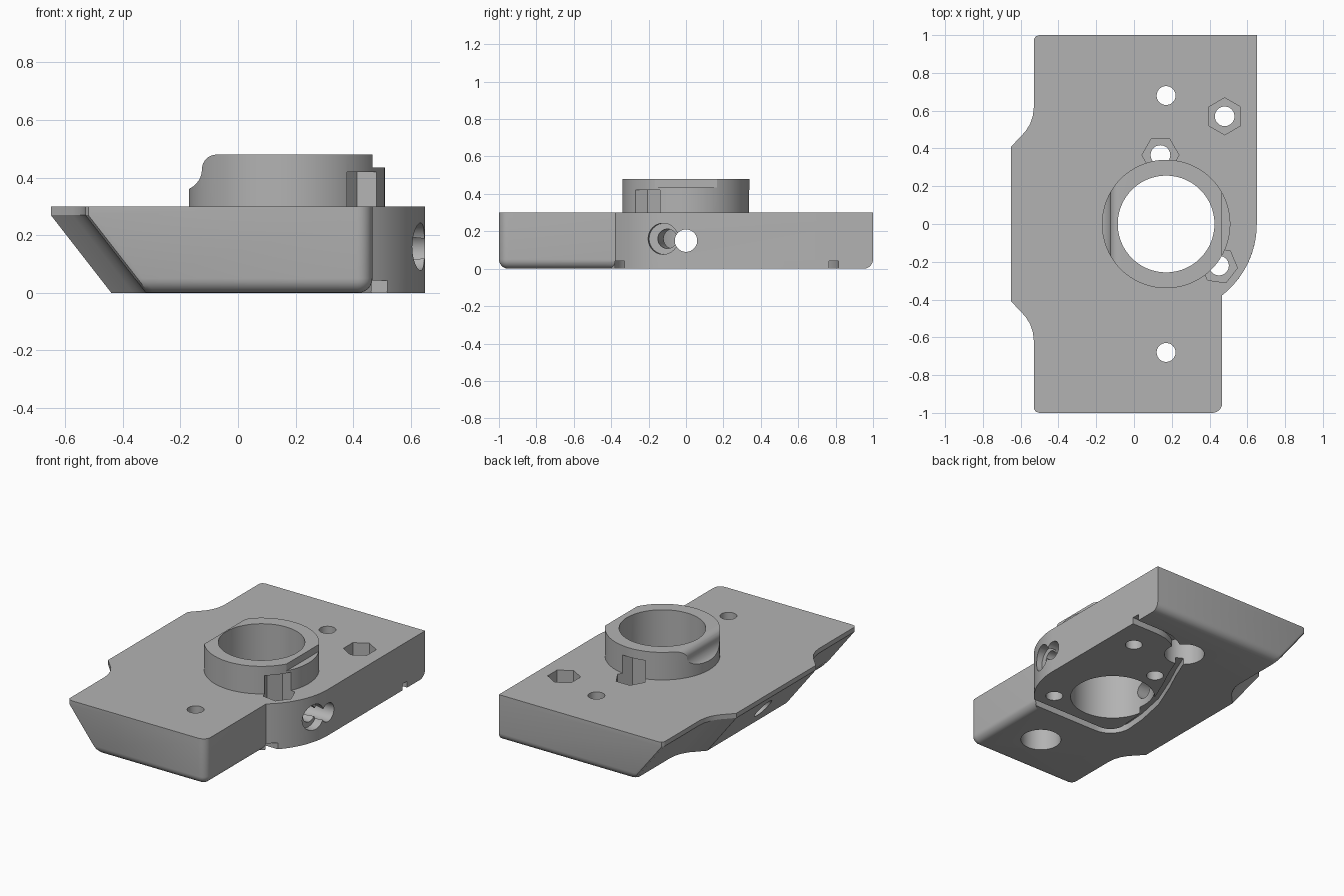
import bpy, bmesh
from math import sin, cos, pi, radians, sqrt, atan2
from mathutils import Vector, Matrix

if "Cube" in bpy.data.objects:
    bpy.data.objects.remove(bpy.data.objects["Cube"])

grey = bpy.data.materials.new("plain grey")
grey.use_nodes = True
grey.diffuse_color = (0.45, 0.45, 0.45, 1)
grey.node_tree.nodes["Principled BSDF"].inputs["Base Color"].default_value = (0.45, 0.45, 0.45, 1)

CX = 0.17          # axis of the bore
ARC_R = 0.48       # bulge on the left side
FILLET = 0.05


def loft(name, rings):
    """Closed solid through a stack of equal-length rings."""
    bm = bmesh.new()
    rows = [[bm.verts.new(p) for p in ring] for ring in rings]
    n = len(rows[0])
    for a, b in zip(rows, rows[1:]):
        for i in range(n):
            j = (i + 1) % n
            bm.faces.new((a[i], a[j], b[j], b[i]))
    bm.faces.new(rows[0][::-1])
    bm.faces.new(rows[-1])
    bmesh.ops.recalc_face_normals(bm, faces=bm.faces)
    mesh = bpy.data.meshes.new(name)
    bm.to_mesh(mesh)
    bm.free()
    ob = bpy.data.objects.new(name, mesh)
    bpy.context.collection.objects.link(ob)
    return ob


def prism(name, pts, z0, z1):
    return loft(name, [[(x, y, z) for x, y in pts] for z in (z0, z1)])


def arc(cx, cy, r, a0, a1, n):
    return [(cx + r * cos(radians(a0 + (a1 - a0) * i / n)),
             cy + r * sin(radians(a0 + (a1 - a0) * i / n))) for i in range(n + 1)]


def disc(x, y, r, z0, z1, n=48, turn=0):
    return prism("cutter", arc(x, y, r, turn, turn + 360, n)[:-1], z0, z1)


def rod(start, end, r0, r1, n=40):
    """Round tool between two points, optionally tapered."""
    a, b = Vector(start), Vector(end)
    turn = (b - a).to_track_quat("Z", "Y").to_matrix()
    return loft("cutter", [[p + turn @ Vector((x, y, 0)) for x, y in arc(0, 0, r, 0, 360, n)[:-1]]
                           for p, r in ((a, r0), (b, r1))])


def ribbon(path, width, z0, z1):
    """Groove tool of constant width along a path."""
    left, right = [], []
    for i, p in enumerate(path):
        d = Vector(path[min(i + 1, len(path) - 1)]) - Vector(path[max(i - 1, 0)])
        side = Vector((-d.y, d.x)).normalized() * width / 2
        left.append(tuple(Vector(p) + side))
        right.append(tuple(Vector(p) - side))
    return prism("cutter", left + right[::-1], z0, z1)


def boolean(target, tool, operation="DIFFERENCE"):
    tool.hide_render = True
    mod = target.modifiers.new("cut", "BOOLEAN")
    mod.operation, mod.object, mod.solver = operation, tool, "EXACT"
    bpy.context.view_layer.update()
    deps = bpy.context.evaluated_depsgraph_get()
    mesh = bpy.data.meshes.new_from_object(target.evaluated_get(deps))
    target.modifiers.clear()
    target.data = mesh
    bpy.data.objects.remove(tool)


def outline(z):
    """Plate outline at height z: rounded lower edges, undercut right flank."""
    k = max(FILLET - z, 0)
    d = FILLET - sqrt(FILLET ** 2 - k ** 2)
    lean = 0.21 * max(0.27 - z, 0) / 0.27
    r = FILLET - d + 0.002
    edge, end = 0.467 - d, 1 - d
    pts = arc(edge - r, -end + r, r, -90, 0, 6)
    start = -atan2(sqrt(ARC_R ** 2 - (edge - CX) ** 2), edge - CX)
    pts += arc(CX, 0, ARC_R, start * 180 / pi, 0, 20)
    pts.append((0.65, end))
    # one half of the stepped flank, then its mirror image
    half = [(-0.50, end), (-0.52, end - 0.006), (-0.53, end - 0.022),
            (-0.53, 0.62), (-0.535, 0.575), (-0.55, 0.53), (-0.575, 0.49), (-0.65, 0.41)]
    half = [(x + lean, y) for x, y in half]
    pts += half + [(x, -y) for x, y in half[::-1]]
    return [(x, y, z) for x, y in pts]


# Base plate
levels = [FILLET * (1 - cos(i * pi / 12)) for i in range(7)] + [0.27, 0.30]
body = loft("mounting_block", [outline(z) for z in levels])

# Raised collar with a flat step on one side and a scoop on the other
collar = disc(CX, 0, 0.34, 0.25, 0.48, 96)
step = prism("cutter", [(0.467, -0.5), (0.7, -0.5), (0.7, 0.5), (0.467, 0.5)], 0.435, 0.6)
boolean(collar, step)
scoop = ([(-0.3, 0.355), (-0.175, 0.355)] + arc(-0.20, 0.43, 0.075, -65, 0, 6)
         + arc(-0.075, 0.43, 0.05, 180, 90, 8) + [(-0.075, 0.6), (-0.3, 0.6)])
boolean(collar, loft("cutter", [[(x, y, z) for x, z in scoop] for y in (-0.5, 0.5)]))
boolean(body, collar, "UNION")

# Central bore
boolean(body, disc(CX, 0, 0.256, -0.1, 0.6, 96))

# Mounting holes with deep counterbores underneath
for y in (-0.68, 0.68):
    boolean(body, disc(CX, y, 0.05, -0.1, 0.4))
    boolean(body, disc(CX, y, 0.122, -0.1, 0.17))

# Clamp screw holes with hexagonal nut pockets
for x, y, turn, top in ((0.48, 0.57, 30, 0.4), (0.14, 0.365, 0, 0.42), (0.45, -0.22, -8, 0.42)):
    boolean(body, disc(x, y, 0.052, -0.1, 0.25))
    boolean(body, disc(x, y, 0.098, 0.17, top, 6, turn))

# Cross hole through both flanks, and the angled screw recess beside it
boolean(body, rod((-0.9, 0, 0.15), (0.9, 0, 0.15), 0.06, 0.06))
boolean(body, rod((0.75, -0.14, 0.16), (0.58, -0.115, 0.16), 0.083, 0.083))
boolean(body, rod((0.7, -0.12, 0.16), (0.36, -0.06, 0.16), 0.052, 0.052))

# Shallow wiring grooves on the underside
front_path = ([(0.75, -0.355), (0.4, -0.355)] + arc(-0.01, -0.235, 0.12, -90, -180, 8)
              + [(-0.12, -0.1), (-0.08, 0.1), (0.0, 0.3), (0.07, 0.45), (0.13, 0.6)])
back_path = [(0.75, 0.79), (0.45, 0.79), (0.38, 0.78), (0.31, 0.75), (0.22, 0.69)]
for path in (front_path, back_path):
    boolean(body, ribbon(path, 0.05, -0.05, 0.042))

# Finish
body.data.materials.clear()
body.data.materials.append(grey)
for o in bpy.context.selected_objects:
    o.select_set(False)
body.select_set(True)
bpy.context.view_layer.objects.active = body
bpy.ops.object.shade_smooth_by_angle(angle=radians(25))
